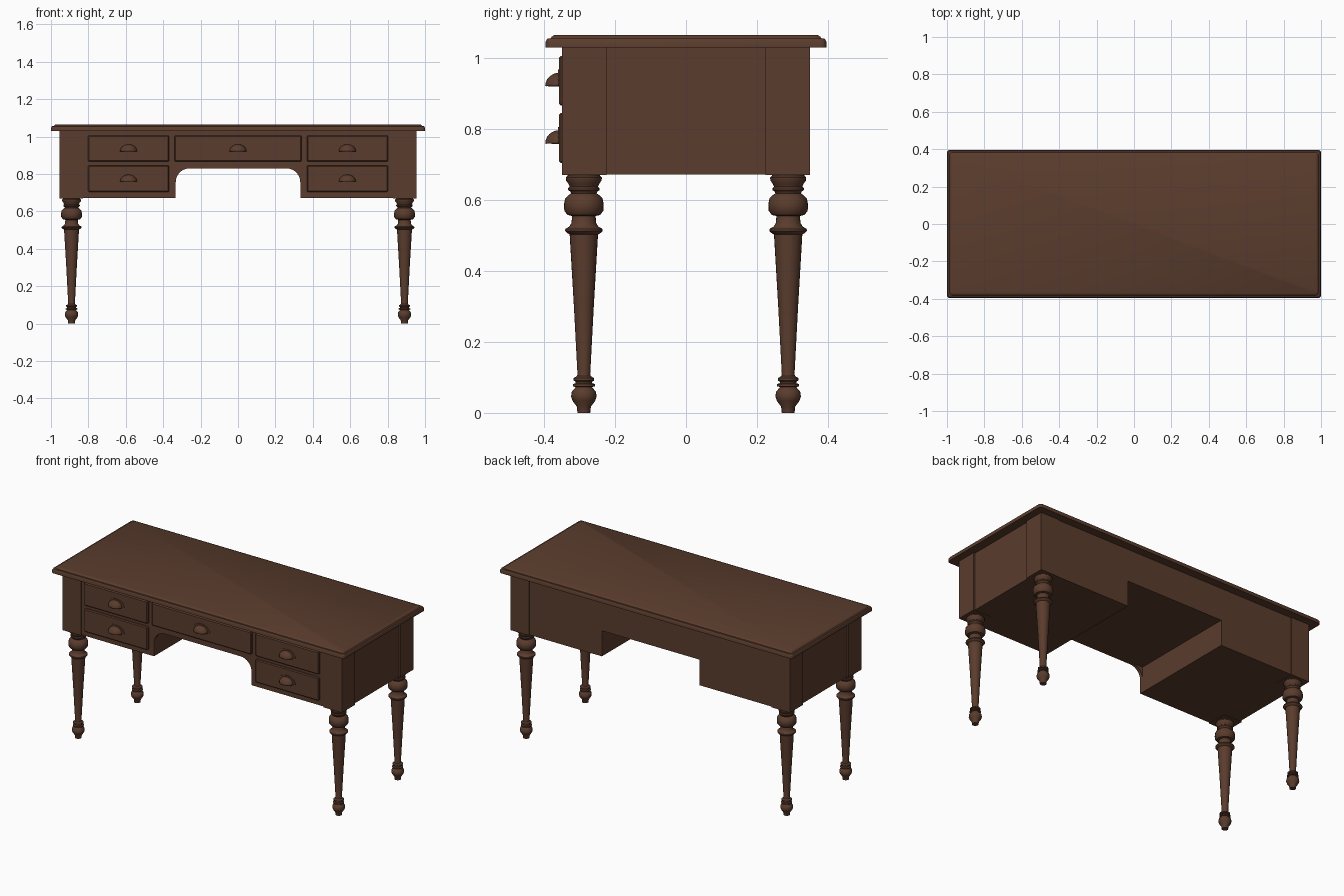
import bpy, bmesh, math

if "Cube" in bpy.data.objects:
    bpy.data.objects.remove(bpy.data.objects["Cube"])

wood = bpy.data.materials.new("dark_brown_wood")
wood.diffuse_color = (0.102, 0.045, 0.026, 1)
wood.use_nodes = True
wood.node_tree.nodes["Principled BSDF"].inputs["Base Color"].default_value = wood.diffuse_color


def finish(name, bm, smooth=False, bevel=0):
    bmesh.ops.recalc_face_normals(bm, faces=bm.faces)
    me = bpy.data.meshes.new(name)
    bm.to_mesh(me)
    bm.free()
    me.materials.append(wood)
    ob = bpy.data.objects.new(name, me)
    bpy.context.collection.objects.link(ob)
    if bevel:
        mod = ob.modifiers.new("bevel", 'BEVEL')
        mod.width, mod.segments = bevel, 1
    if smooth:
        bpy.ops.object.select_all(action='DESELECT')
        ob.select_set(True)
        bpy.context.view_layer.objects.active = ob
        bpy.ops.object.shade_smooth_by_angle(angle=math.radians(35))
    return ob


def box(name, x0, x1, y0, y1, z0, z1, bevel=0):
    bm = bmesh.new()
    bmesh.ops.create_cube(bm, size=1)
    for v in bm.verts:
        v.co = ((x0 + x1) / 2 + v.co.x * (x1 - x0),
                (y0 + y1) / 2 + v.co.y * (y1 - y0),
                (z0 + z1) / 2 + v.co.z * (z1 - z0))
    return finish(name, bm, bevel=bevel)


def extrude_xz(name, outline, y0, y1):
    bm = bmesh.new()
    f = bm.faces.new([bm.verts.new((x, y0, z)) for x, z in outline])
    r = bmesh.ops.extrude_face_region(bm, geom=[f])
    for v in r["geom"]:
        if isinstance(v, bmesh.types.BMVert):
            v.co.y = y1
    return finish(name, bm)


def apron(radius):
    """Desk outline with a kneehole, its upper corners rounded by radius."""
    half = [(0.945, 1.03), (0.945, 0.672), (0.333, 0.672)]
    if radius:
        for i in range(9):
            a = math.radians(90 * i / 8)
            half.append((0.333 - radius * (1 - math.cos(a)),
                         0.83 - radius * (1 - math.sin(a))))
    else:
        half.append((0.333, 0.83))
    return half + [(-x, z) for x, z in reversed(half)]


# Carcass with square kneehole, and front board with rounded kneehole
extrude_xz("carcass", apron(0), -0.325, 0.345)
extrude_xz("front_board", apron(0.074), -0.344, -0.325)

# Table top: stacked rounded-rectangle outlines forming the moulded edge
TOP = [(0.035, 1.03), (0, 1.03), (0, 1.046), (0.005, 1.055),
       (0.014, 1.056), (0.018, 1.061), (0.024, 1.065)]
bm = bmesh.new()
rings = []
for inset, z in TOP:
    ring = []
    for k, (sx, sy) in enumerate([(1, 1), (-1, 1), (-1, -1), (1, -1)]):
        for i in range(5):
            a = math.radians(90 * k + 22.5 * i)
            ring.append(bm.verts.new((sx * (0.985 - inset) + 0.015 * math.cos(a),
                                      sy * (0.381 - inset) + 0.015 * math.sin(a), z)))
    rings.append(ring)
for a, b in zip(rings, rings[1:]):
    for i in range(20):
        j = (i + 1) % 20
        bm.faces.new((a[i], a[j], b[j], b[i]))
bm.faces.new(rings[0])
bm.faces.new(rings[-1])
finish("table_top", bm, smooth=True)

# Turned legs (radius, height) and square corner posts
LEG = [(0, 0), (0.018, 0), (0.02, 0.018), (0.032, 0.034), (0.036, 0.046),
       (0.034, 0.06), (0.025, 0.07), (0.023, 0.073), (0.031, 0.075),
       (0.031, 0.081), (0.023, 0.084), (0.023, 0.088), (0.029, 0.091),
       (0.029, 0.098), (0.019, 0.104), (0.018, 0.11), (0.028, 0.3),
       (0.040, 0.503), (0.047, 0.507), (0.053, 0.513), (0.052, 0.519),
       (0.041, 0.525), (0.035, 0.535), (0.033, 0.555), (0.046, 0.558),
       (0.055, 0.57), (0.056, 0.587), (0.053, 0.604), (0.043, 0.614),
       (0.036, 0.619), (0.038, 0.624), (0.044, 0.628), (0.044, 0.634),
       (0.040, 0.638), (0.043, 0.645), (0.050, 0.655), (0.051, 0.663),
       (0.046, 0.668), (0.046, 0.68)]


def leg(name, x, y, n=24):
    bm = bmesh.new()
    rings = [[bm.verts.new((x + r * math.cos(math.tau * i / n),
                            y + r * math.sin(math.tau * i / n), z))
              for i in range(n)] for r, z in LEG[1:]]
    for a, b in zip(rings, rings[1:]):
        for i in range(n):
            j = (i + 1) % n
            bm.faces.new((a[i], a[j], b[j], b[i]))
    bm.faces.new(rings[0])
    bm.faces.new(rings[-1])
    finish(name, bm, smooth=True)


for sx, side in ((-1, "left"), (1, "right")):
    for sy, end in ((-1, "front"), (1, "back")):
        leg(f"{end}_{side}_leg", sx * 0.89, sy * 0.288)
        xs = sorted((sx * 0.829, sx * 0.955))
        ys = sorted((sy * 0.224, sy * 0.35))
        box(f"{end}_{side}_post", *xs, *ys, 0.67, 1.03)


# Cup pulls: hollow quarter dome over a scalloped half-round plate
def cup_pull(name, x, z, y=-0.357):
    n, m = 16, 6
    bm = bmesh.new()
    rows = [[bm.verts.new((x + 0.046 * math.cos(math.pi * i / n) * math.cos(math.pi / 2 * j / m),
                           y - 0.04 * math.sin(math.pi / 2 * j / m),
                           z + 0.038 * math.sin(math.pi * i / n) * math.cos(math.pi / 2 * j / m)))
             for i in range(n + 1)] for j in range(m)]
    tip = bm.verts.new((x, y - 0.04, z))
    for a, b in zip(rows, rows[1:]):
        for i in range(n):
            bm.faces.new((a[i], a[i + 1], b[i + 1], b[i]))
    for i in range(n):
        bm.faces.new((rows[-1][i], rows[-1][i + 1], tip))
    ob = finish(name, bm, smooth=True)
    mod = ob.modifiers.new("thickness", 'SOLIDIFY')
    mod.thickness, mod.offset = 0.003, -1
    plate = []
    for i in range(37):
        a = math.pi * i / 36
        s = 1 + 0.05 * abs(math.sin(a * 9))
        plate.append((x + 0.057 * s * math.cos(a), z + 0.002 + 0.043 * s * math.sin(a)))
    extrude_xz(name + "_plate", plate, y - 0.004, y + 0.001)


# Drawers
def drawer(name, x0, x1, z0, z1):
    box(name, x0, x1, -0.358, -0.335, z0, z1, bevel=0.005)
    cup_pull(name + "_pull", (x0 + x1) / 2, z0 + 0.055)


drawer("middle_drawer", -0.34, 0.34, 0.866, 1.006)
for side, x0, x1 in (("left", -0.802, -0.368), ("right", 0.368, 0.802)):
    drawer(f"upper_{side}_drawer", x0, x1, 0.866, 1.006)
    drawer(f"lower_{side}_drawer", x0, x1, 0.704, 0.846)
